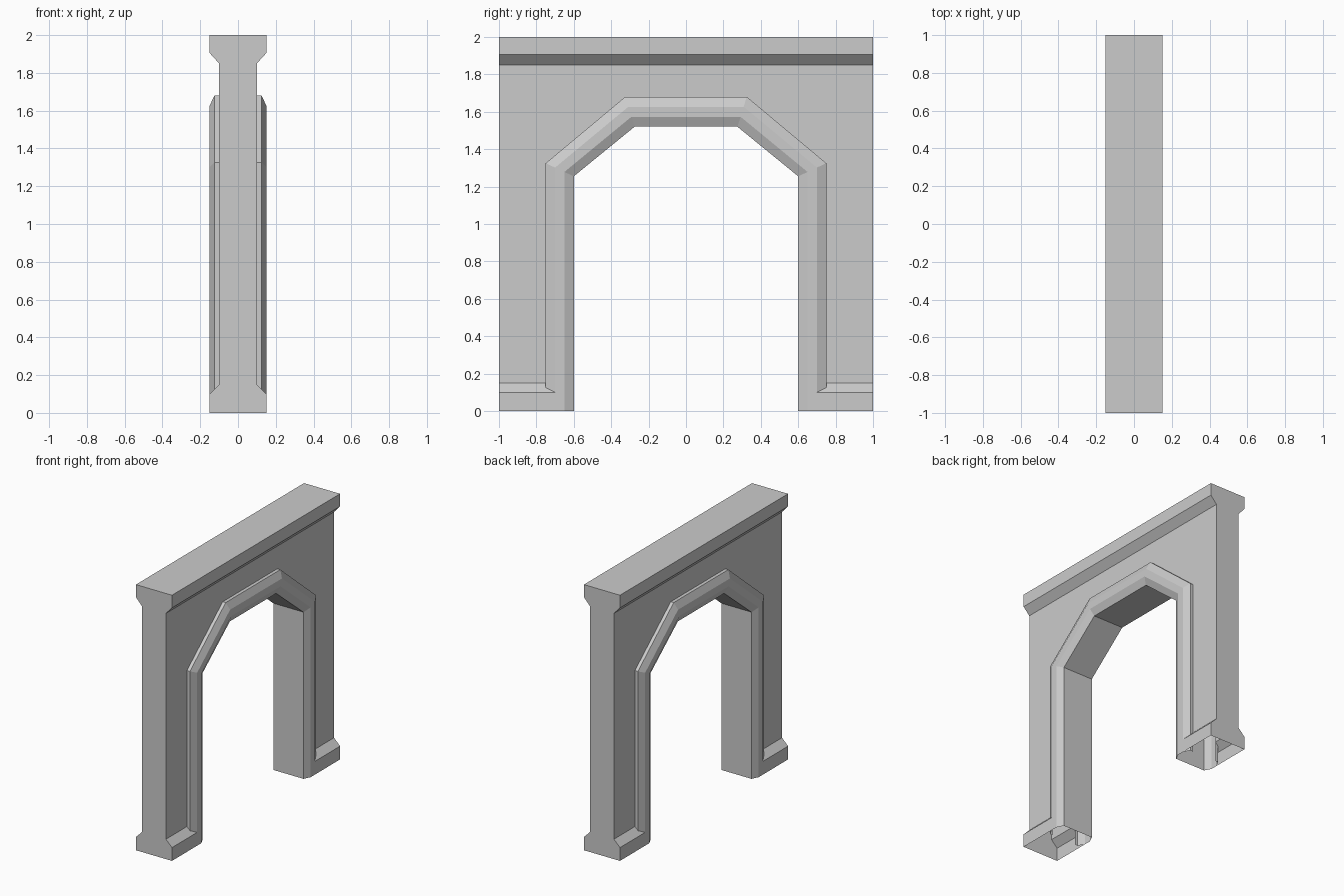
import bpy, bmesh
from mathutils import Vector

if "Cube" in bpy.data.objects:
    bpy.data.objects.remove(bpy.data.objects["Cube"])

# outline of the arch in (y, z), left foot to right foot
OUTER = [(-.75, 0), (-.75, 1.325), (-.325, 1.68), (.325, 1.68), (.75, 1.325), (.75, 0)]
INNER = [(-.60, 0), (-.60, 1.255), (-.275, 1.52), (.275, 1.52), (.60, 1.255), (.60, 0)]


def build(name, faces):
    """faces: list of (points, interior point); faces are turned away from the interior point"""
    bm = bmesh.new()
    for pts, inside in faces:
        f = bm.faces.new([bm.verts.new(p) for p in pts])
        f.normal_update()
        if f.normal.dot(f.calc_center_median() - Vector(inside)) < 0:
            f.normal_flip()
    bmesh.ops.remove_doubles(bm, verts=bm.verts, dist=1e-4)
    mesh = bpy.data.meshes.new(name)
    bm.to_mesh(mesh)
    bm.free()
    bpy.context.collection.objects.link(bpy.data.objects.new(name, mesh))


# wall panels on both sides, wrapped around the arch
panel = [(-1, .15), (-1, 1.85), (1, 1.85), (1, .15), (.75, .15)]
panel += OUTER[4:0:-1] + [(-.75, .15)]
build("wall_panels", [([(s * .10, y, z) for y, z in panel], (0, 0, 1.75)) for s in (-1, 1)])

# flat ends of the wall, showing the whole profile
half = [(.15, 0), (.15, .10), (.10, .15), (.10, 1.85), (.15, 1.905), (.15, 2)]
profile = half + [(-x, z) for x, z in reversed(half)]
build("wall_ends", [([(x, e, z) for x, z in profile], (0, 0, 1)) for e in (-1, 1)])

# cornice along the top
section = half[3:] + [(-x, z) for x, z in reversed(half[3:])]
build("cornice", [([(x0, -1, z0), (x1, -1, z1), (x1, 1, z1), (x0, 1, z0)], (0, 0, 1.9))
                  for (x0, z0), (x1, z1) in zip(section, section[1:])])

# plinths at the foot of each leg, open underneath
plinth = []
for s in (-1, 1):
    for e in (-1, 1):
        inside = (0, e * .85, .05)
        front = [(.15, .70, 0), (.15, 1, 0), (.15, 1, .10), (.15, .70, .10)]
        slope = [(.15, .70, .10), (.15, 1, .10), (.10, 1, .15), (.10, .75, .15), (.125, .75, .125)]
        for shape in (front, slope):
            plinth.append(([(s * x, e * y, z) for x, y, z in shape], inside))
build("plinths", plinth)

# moulded arch lining: bevelled section (blend from outer to inner, x) swept along the arch
side = [(0, .10), (0, .125), (1 / 3, .15), (2 / 3, .15), (1, .125)]
section = side + [(t, -x) for t, x in reversed(side)]


def arch_point(i, t, x):
    (y0, z0), (y1, z1) = OUTER[i], INNER[i]
    return Vector((x, y0 + (y1 - y0) * t, z0 + (z1 - z0) * t))


lining = []
for i in range(len(OUTER) - 1):
    core = (arch_point(i, .5, 0) + arch_point(i + 1, .5, 0)) / 2
    for a, b in zip(section, section[1:]):
        lining.append(([arch_point(i, *a), arch_point(i, *b),
                        arch_point(i + 1, *b), arch_point(i + 1, *a)], core))
build("arch_lining", lining)
